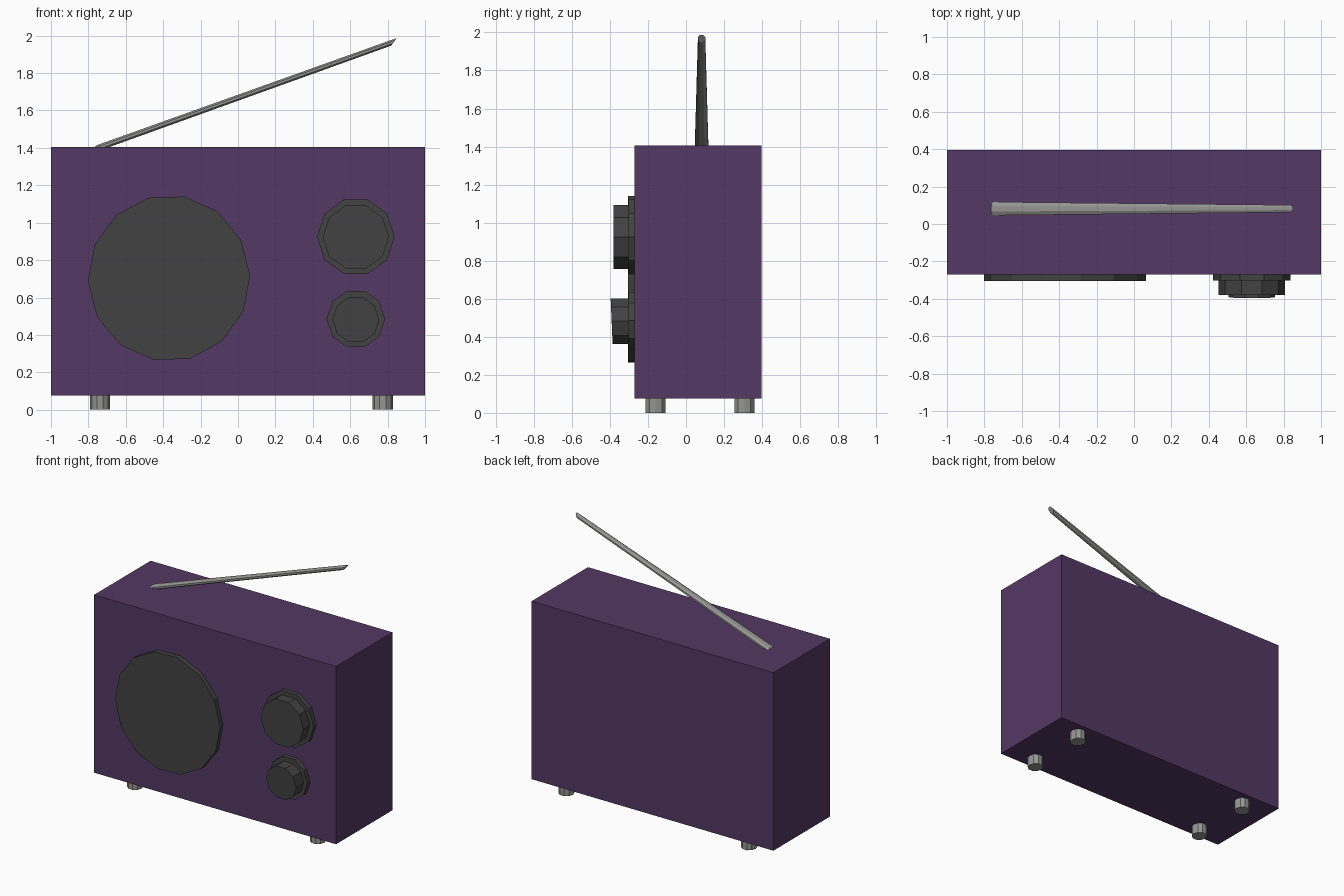
import bpy, bmesh, math
from mathutils import Vector, Matrix

if "Cube" in bpy.data.objects:
    bpy.data.objects.remove(bpy.data.objects["Cube"])


def material(name, rgb):
    m = bpy.data.materials.new(name)
    m.diffuse_color = (*rgb, 1)
    m.use_nodes = True
    m.node_tree.nodes["Principled BSDF"].inputs["Base Color"].default_value = m.diffuse_color
    return m


PURPLE = material("purple", (0.088, 0.040, 0.128))
DARK = material("dark_grey", (0.055, 0.055, 0.055))
METAL = material("metal_grey", (0.30, 0.30, 0.29))


def add_object(name, bm, mat):
    bmesh.ops.recalc_face_normals(bm, faces=bm.faces)
    me = bpy.data.meshes.new(name)
    bm.to_mesh(me)
    bm.free()
    me.materials.append(mat)
    ob = bpy.data.objects.new(name, me)
    bpy.context.collection.objects.link(ob)
    return ob


def tube(name, c0, c1, u0, v0, u1, v1, sides, mat, turn=0.0):
    """Capped prism between two elliptical rings given by centre and half axes."""
    bm = bmesh.new()
    rings = []
    for c, u, v in ((c0, u0, v0), (c1, u1, v1)):
        ring = []
        for i in range(sides):
            a = turn + 2 * math.pi * i / sides
            p = Vector(c) + Vector(u) * math.cos(a) + Vector(v) * math.sin(a)
            ring.append(bm.verts.new(p))
        rings.append(ring)
        bm.faces.new(ring)
    for i in range(sides):
        j = (i + 1) % sides
        bm.faces.new((rings[0][i], rings[0][j], rings[1][j], rings[1][i]))
    return add_object(name, bm, mat)


def dial(name, x, z, y_front, rx, rz, sides, turn=0.0, y_back=-0.26, tilt=0.0):
    """Disc on the front panel; tilt leans its face up or down."""
    u = (rx, 0, 0)
    v = (0, -rz * math.sin(tilt), rz * math.cos(tilt))
    return tube(name, (x, y_back, z), (x, y_front, z), u, v, u, v, sides, DARK, turn)


# case
bm = bmesh.new()
bmesh.ops.create_cube(bm, size=1, matrix=Matrix.Translation((0, 0.063, 0.741))
                      @ Matrix.Diagonal((2, 0.666, 1.33, 1)))
add_object("case", bm, PURPLE)

# speaker
dial("speaker", -0.369, 0.703, -0.305, 0.434, 0.445, 14, math.radians(2))

# knobs: wide base plus narrower cap
dial("upper_knob_base", 0.63, 0.925, -0.303, 0.207, 0.209, 10)
dial("upper_knob_cap", 0.63, 0.924, -0.38, 0.177, 0.177, 10)
dial("lower_knob_base", 0.63, 0.485, -0.303, 0.156, 0.158, 10)
dial("lower_knob_cap", 0.63, 0.482, -0.391, 0.125, 0.126, 10, tilt=math.radians(2.5))

# feet
for side, x in (("left", -0.738), ("right", 0.774)):
    for end, y in (("front", -0.16), ("back", 0.307)):
        u, v = (0.054, 0, 0), (0, 0.056, 0)
        tube(f"{end}_{side}_foot", (x, y, 0), (x, y, 0.09), u, v, u, v, 10, METAL)

# antenna: tapered rod with slanted ends
tube("antenna", (-0.775, 0.082, 1.39), (0.834, 0.082, 1.967),
     (0, 0.039, 0), (0.018, 0, 0.025), (0, 0.021, 0), (0.016, 0, 0.022),
     8, METAL, math.pi / 8)
